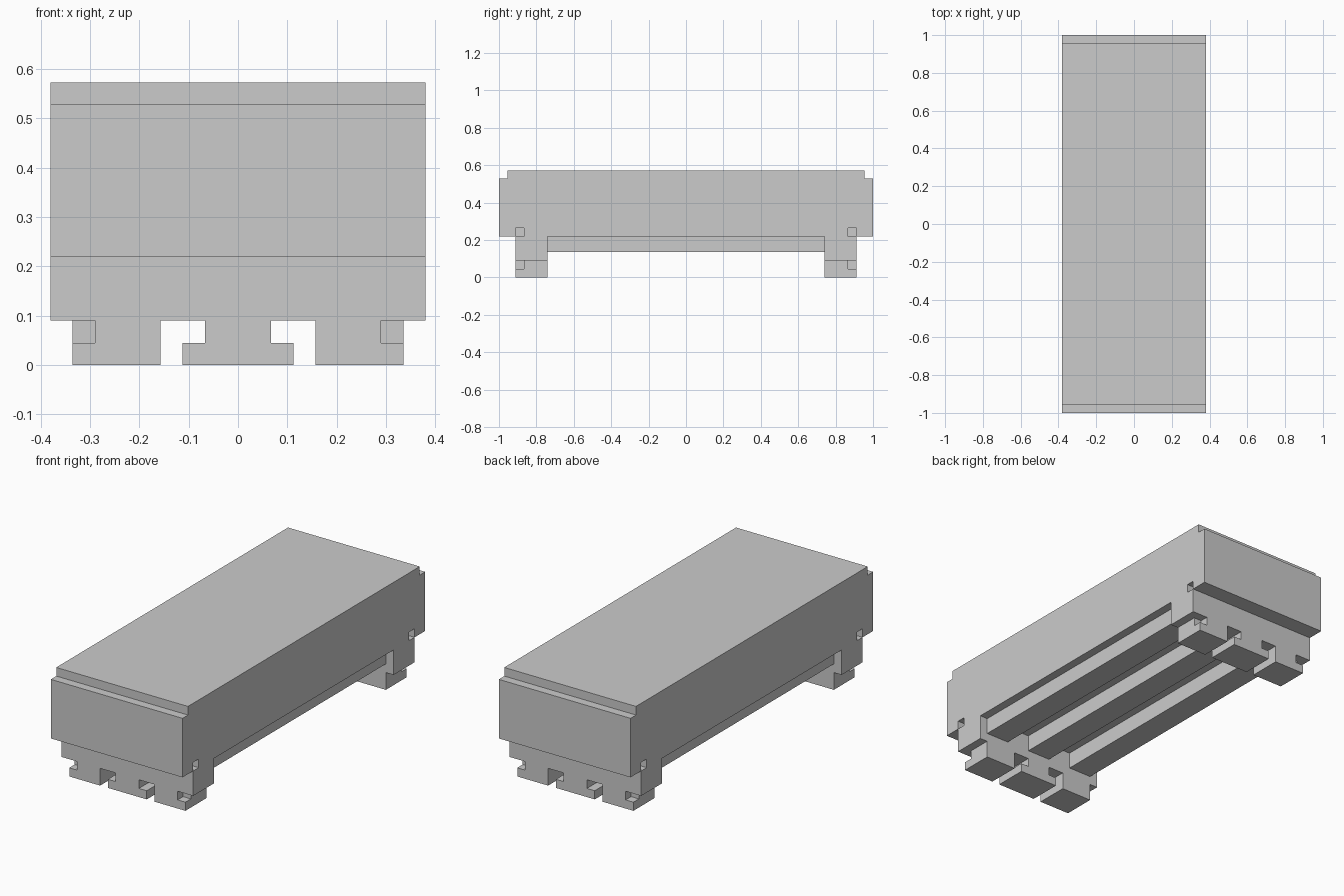
import bpy
import bmesh
from mathutils import Matrix, Vector

cube = bpy.data.objects.get("Cube")
if cube:
    bpy.data.objects.remove(cube, do_unlink=True)

GREY = (0.6, 0.6, 0.6, 1.0)
grey = bpy.data.materials.new("plain grey")
grey.use_nodes = True
grey.diffuse_color = GREY
grey.node_tree.nodes["Principled BSDF"].inputs["Base Color"].default_value = GREY

# Shared dimensions
HALF_W = 0.38                 # half width of the body
FOOT_W = 0.335                # outer edge of the feet
STEP = 0.045                  # depth of every small step and notch
Y_IN, Y_OUT = 0.74, 0.912     # extent of the end supports
Z_FOOT, Z_RAIL, Z_BODY, Z_TOP = 0.09, 0.135, 0.22, 0.573


def finish(name, bm):
    bmesh.ops.recalc_face_normals(bm, faces=bm.faces)
    mesh = bpy.data.meshes.new(name)
    bm.to_mesh(mesh)
    bm.free()
    mesh.materials.append(grey)
    obj = bpy.data.objects.new(name, mesh)
    bpy.context.collection.objects.link(obj)
    return obj


def box(name, lo, hi):
    lo, hi = Vector(lo), Vector(hi)
    bm = bmesh.new()
    place = Matrix.Translation((lo + hi) / 2) @ Matrix.Diagonal((*(hi - lo), 1))
    bmesh.ops.create_cube(bm, size=1, matrix=place)
    return finish(name, bm)


def extrude(name, points, offset):
    """Extrude a closed outline by the offset vector."""
    bm = bmesh.new()
    face = bm.faces.new([bm.verts.new(p) for p in points])
    result = bmesh.ops.extrude_face_region(bm, geom=[face])
    verts = [v for v in result["geom"] if isinstance(v, bmesh.types.BMVert)]
    bmesh.ops.translate(bm, verts=verts, vec=offset)
    return finish(name, bm)


def cut(obj, cutter):
    cutter.hide_render = True
    mod = obj.modifiers.new("notch", 'BOOLEAN')
    mod.operation = 'DIFFERENCE'
    mod.solver = 'EXACT'
    mod.object = cutter
    bpy.context.view_layer.objects.active = obj
    bpy.ops.object.modifier_apply(modifier=mod.name)
    bpy.data.objects.remove(cutter, do_unlink=True)


def span(a, b, sign):
    return sorted((a * sign, b * sign))


# Body with a step along both top end edges
half = [(1, Z_BODY), (1, Z_TOP - STEP), (1 - STEP, Z_TOP - STEP), (1 - STEP, Z_TOP)]
outline = half + [(-y, z) for y, z in reversed(half)]
body = extrude("body", [(-HALF_W, y, z) for y, z in outline], (2 * HALF_W, 0, 0))

# Small square pockets in the body sides, just above the supports
for sx in (-1, 1):
    for sy in (-1, 1):
        x0, x1 = span(HALF_W - STEP, HALF_W + 0.1, sx)
        y0, y1 = span(Y_OUT - STEP, Y_OUT, sy)
        cut(body, box("pocket_cutter", (x0, y0, Z_BODY - 0.05), (x1, y1, Z_BODY + STEP)))

# Three rails under the body
RAIL = 2 * FOOT_W / 5
for name, centre in (("right_rail", -2 * RAIL), ("middle_rail", 0), ("left_rail", 2 * RAIL)):
    box(name, (centre - RAIL / 2, -Y_IN, Z_RAIL), (centre + RAIL / 2, Y_IN, Z_BODY))

# Supports and feet at both ends
for end, sy in (("front", -1), ("back", 1)):
    y0, y1 = span(Y_IN, Y_OUT, sy)
    box(end + "_support", (-HALF_W, y0, Z_FOOT), (HALF_W, y1, Z_BODY))

    # Middle foot: inverted T section
    stem, base = RAIL / 2, RAIL / 2 + STEP
    tee = [(base, 0), (base, STEP), (stem, STEP), (stem, Z_FOOT)]
    tee += [(-x, z) for x, z in reversed(tee)]
    extrude(end + "_middle_foot", [(x, y0, z) for x, z in tee], (0, y1 - y0, 0))

    # Outer feet with a notched outer corner
    for side, sx in (("right", -1), ("left", 1)):
        x0, x1 = span(0.157, FOOT_W, sx)
        foot = box(f"{end}_{side}_foot", (x0, y0, 0), (x1, y1, Z_FOOT))
        nx0, nx1 = span(FOOT_W - STEP, FOOT_W + 0.1, sx)
        ny0, ny1 = span(Y_OUT - STEP, Y_OUT + 0.1, sy)
        cut(foot, box("corner_cutter", (nx0, ny0, STEP), (nx1, ny1, Z_FOOT + 0.1)))
